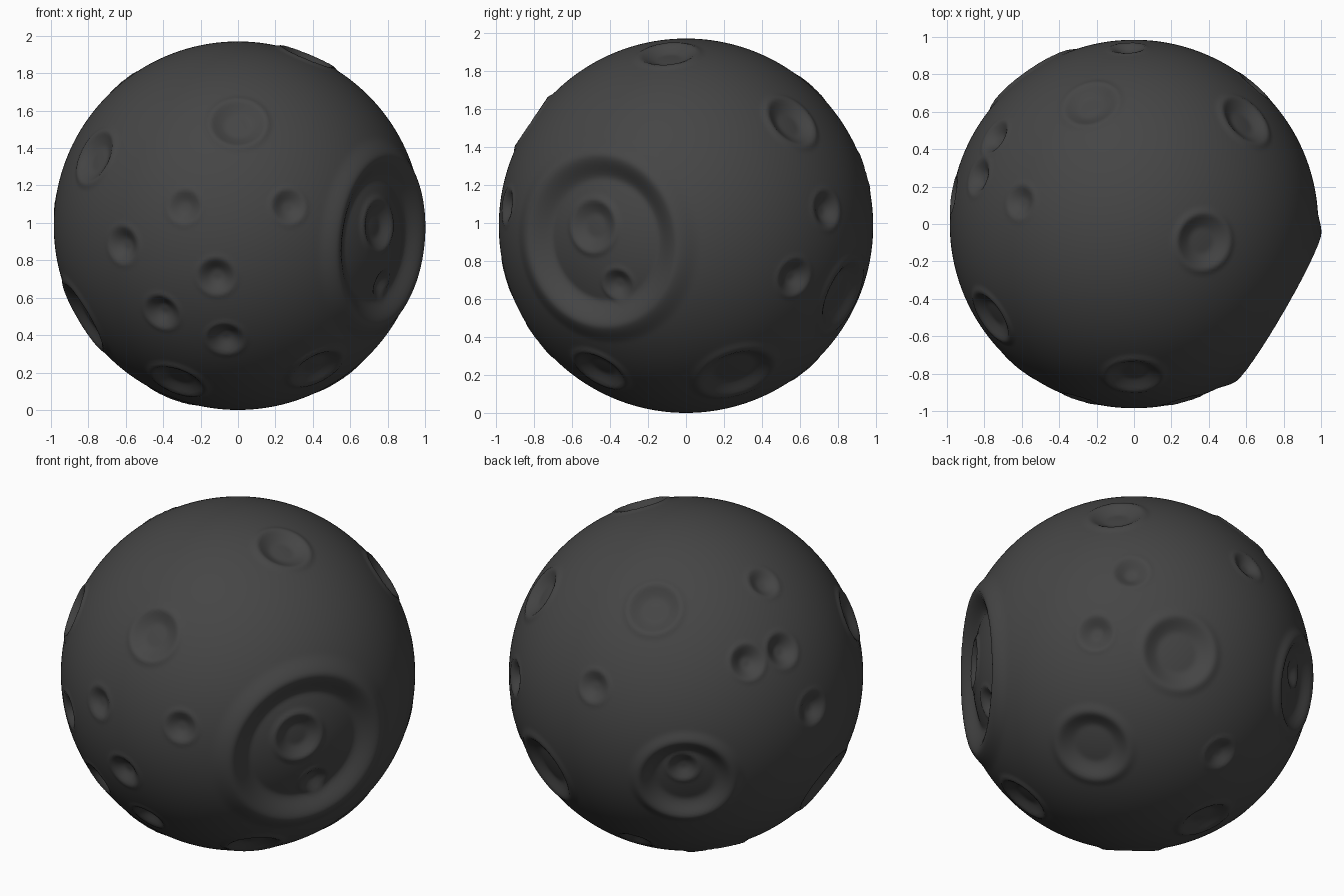
import bpy, bmesh
from math import radians
from mathutils import Euler, Vector

if "Cube" in bpy.data.objects:
    bpy.data.objects.remove(bpy.data.objects["Cube"])

RADIUS = 0.985

# Crater families: size, depth, rim height, floor width, then (azimuth, elevation)
FAMILIES = [
    # large basin on the right
    (0.49, 0.085, 0.018, 0.72, [(-30, -5)]),
    # medium basin at the back left
    (0.28, 0.055, 0.015, 0.6, [(125, -13)]),
    # wide dishes
    (0.22, 0.045, 0.008, 0.5, [(27, -53), (66, -22), (-170, -30)]),
    # dishes
    (0.16, 0.036, 0.009, 0.4, [
        (-33, 0), (-90, 34), (-47, -51), (-128, -58), (43, 34),
        (-14, 67), (110, 46), (-147, 22), (150, -66)]),
    # small deep bowls
    (0.11, 0.045, 0.004, 0.2, [
        (-129, -6), (-97, -16), (-118, -28), (-95, -38), (49, 5),
        (37, -16), (148, 27), (163, 28), (171, 6)]),
    # small shallow bowls
    (0.10, 0.032, 0.005, 0.2, [
        (-25, -20), (124, -9), (-74, 6), (-107, 6), (92, 17),
        (99, -50), (169, 51)]),
]


def direction(azimuth, elevation):
    turn = Euler((0, -radians(elevation), radians(azimuth)))
    return turn.to_matrix() @ Vector((1, 0, 0))


def smooth(a, b, t):
    t = min(max((t - a) / (b - a), 0.0), 1.0)
    return t * t * (3 - 2 * t)


def crater_height(t, depth, rim, floor):
    """Floor, wall and raised rim at relative distance t from the centre."""
    wall = smooth(floor, 0.97, t)
    lip = smooth(0.75, 0.97, t) * (1 - smooth(0.97, 1.2, t))
    return -depth * (1 - wall) + rim * lip


# Cratered rock ball
bm = bmesh.new()
bmesh.ops.create_icosphere(bm, subdivisions=7, radius=1.0)
craters = [(direction(*spot), size, shape)
           for size, *shape, spots in FAMILIES for spot in spots]
for v in bm.verts:
    n = v.co.normalized()
    height = RADIUS
    for centre, size, shape in craters:
        t = (n - centre).length / size
        if t < 1.2:
            height += crater_height(t, *shape)
    v.co = n * height
for f in bm.faces:
    f.smooth = True

# Stand it on the ground
low = min(v.co.z for v in bm.verts)
bmesh.ops.translate(bm, verts=bm.verts, vec=(0, 0, -low))
mesh = bpy.data.meshes.new("cratered_ball")
bm.to_mesh(mesh)
bm.free()
ball = bpy.data.objects.new("cratered_ball", mesh)
bpy.context.collection.objects.link(ball)

# Dark grey rock
mat = bpy.data.materials.new("dark_grey_rock")
mat.diffuse_color = (0.06, 0.06, 0.06, 1)
mat.use_nodes = True
mat.node_tree.nodes["Principled BSDF"].inputs["Base Color"].default_value = mat.diffuse_color
mesh.materials.append(mat)
